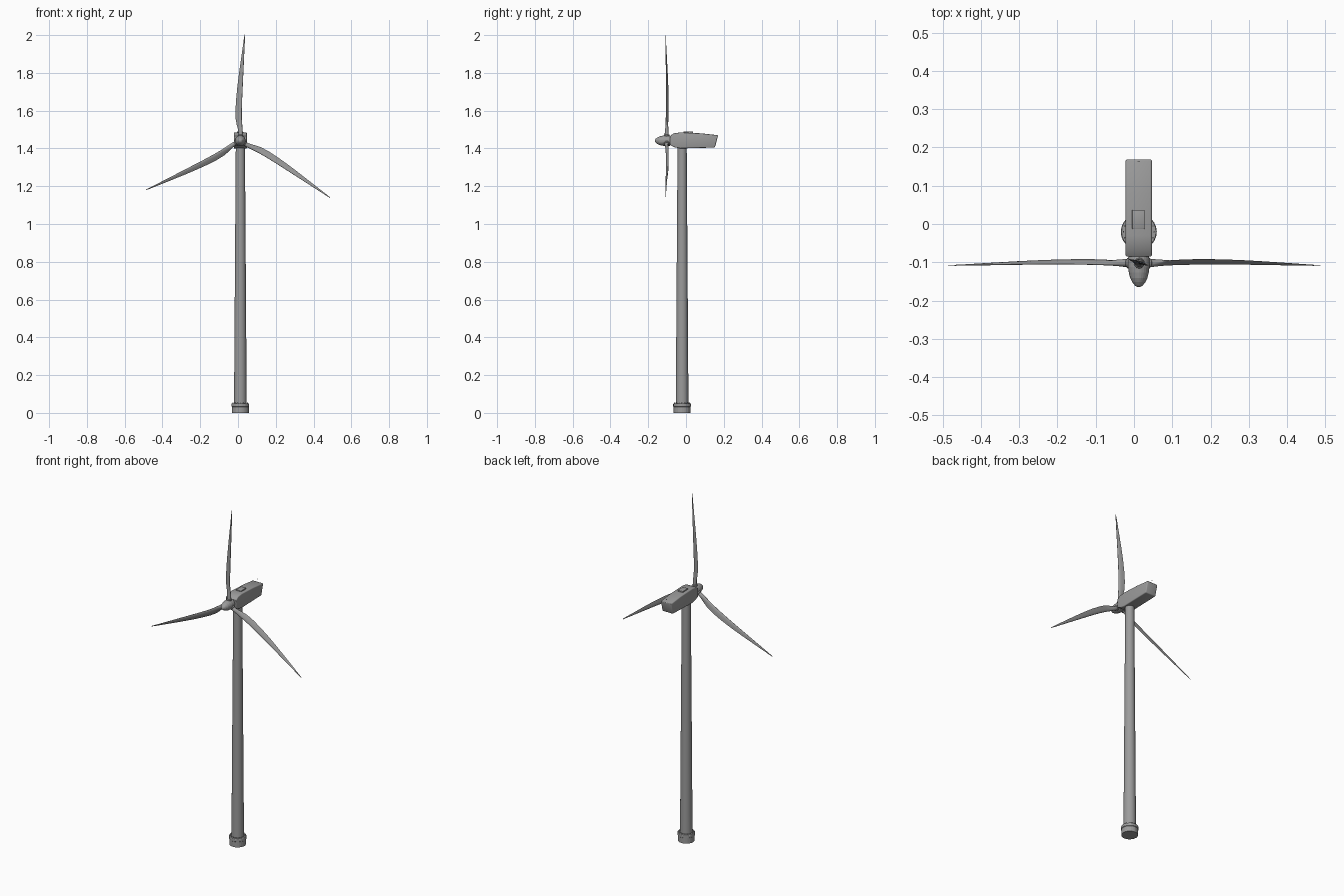
import bpy, bmesh, math
from mathutils import Vector, Matrix

if "Cube" in bpy.data.objects:
    bpy.data.objects.remove(bpy.data.objects["Cube"])

CX, TOWER_Y, HUB = 0.0125, -0.0205, Vector((0.0125, -0.102, 1.441))

# One dark grey paint for the whole turbine
paint = bpy.data.materials.new("dark_grey")
paint.diffuse_color = (.33, .33, .33, 1)
paint.use_nodes = True
paint.node_tree.nodes["Principled BSDF"].inputs["Base Color"].default_value = paint.diffuse_color


def make(name, bm, angle=35):
    bmesh.ops.recalc_face_normals(bm, faces=bm.faces)
    me = bpy.data.meshes.new(name)
    bm.to_mesh(me)
    bm.free()
    me.materials.append(paint)
    ob = bpy.data.objects.new(name, me)
    bpy.context.collection.objects.link(ob)
    bpy.ops.object.select_all(action='DESELECT')
    ob.select_set(True)
    bpy.context.view_layer.objects.active = ob
    bpy.ops.object.shade_smooth_by_angle(angle=math.radians(angle))
    return ob


def loft(name, rings, matrix=Matrix(), angle=35):
    # skin closed rings of points and cap both ends
    bm = bmesh.new()
    vs = [[bm.verts.new(matrix @ Vector(p)) for p in ring] for ring in rings]
    n = len(vs[0])
    for a, b in zip(vs, vs[1:]):
        for i in range(n):
            j = (i + 1) % n
            bm.faces.new((a[i], a[j], b[j], b[i]))
    bm.faces.new(vs[0])
    bm.faces.new(vs[-1])
    return make(name, bm, angle)


def lathe(name, profile, matrix, n=32, angle=35):
    # profile of (radius, height) turned about local z
    rings = [[(r * math.cos(math.tau * i / n), r * math.sin(math.tau * i / n), h)
              for i in range(n)] for r, h in profile]
    return loft(name, rings, matrix, angle)


def box(name, size, loc, bevel):
    bm = bmesh.new()
    bmesh.ops.create_cube(bm, size=1, matrix=Matrix.Translation(loc) @ Matrix.Diagonal((*size, 1)))
    bmesh.ops.bevel(bm, geom=bm.edges[:], offset=bevel, segments=2, affect='EDGES', profile=0.5)
    return make(name, bm)


# Foundation ring (faceted) and tower
base = Matrix.Translation((CX, TOWER_Y, 0))
lathe("foundation", [(.0445, 0), (.0445, .032), (.047, .034), (.047, .048),
                     (.045, .051), (.034, .051)], base, 24, 5)
lathe("tower", [(.0335, .045), (.029, .72), (.0243, 1.40), (.0243, 1.41)], base)

# Bolts around the foundation
bm = bmesh.new()
for i in range(16):
    a = math.tau * i / 16
    bmesh.ops.create_cone(bm, cap_ends=True, segments=6, radius1=.002, radius2=.002, depth=.006,
                          matrix=base @ Matrix.Translation((.040 * math.cos(a), .040 * math.sin(a), .052)))
make("foundation_bolts", bm)

# Nacelle: side profile extruded across x, then bevelled
side = [(-.085, 1.418), (-.060, 1.406), (-.03, 1.400), (.153, 1.405), (.170, 1.470),
        (.08, 1.480), (-.03, 1.485), (-.065, 1.480), (-.085, 1.466)]
bm = bmesh.new()
f = bm.faces.new([bm.verts.new((CX - .0345, y, z)) for y, z in side])
ext = bmesh.ops.extrude_face_region(bm, geom=[f])
bmesh.ops.translate(bm, vec=(.069, 0, 0), verts=[v for v in ext['geom'] if isinstance(v, bmesh.types.BMVert)])
bmesh.ops.recalc_face_normals(bm, faces=bm.faces)
bmesh.ops.bevel(bm, geom=[e for e in bm.edges if e.calc_face_angle(0) > 1.0],
                offset=.005, segments=3, affect='EDGES', profile=0.5)
make("nacelle", bm)
box("roof_hatch", (.033, .05, .012), (CX - .001, .012, 1.483), .002)
box("sensor_mast", (.0015, .0015, .02), (CX, .164, 1.478), .0002)
box("sensor_bar", (.007, .002, .002), (CX, .164, 1.488), .0003)

# Faceted spinner and rotor shaft
turn = Matrix.Translation((CX, 0, HUB.z)) @ Matrix.Rotation(math.radians(90), 4, 'X')
lathe("spinner", [(.027, .085), (.028, .092), (.028, .112), (.026, .127), (.0225, .141),
                  (.017, .152), (.010, .161), (.004, .1645), (.0005, .165)], turn, 24, 5)
lathe("rotor_shaft", [(.022, .07), (.022, .088)], turn)

# Blade stations: radius, trailing edge, leading edge, thickness, twist, y offset
stations = [(.015, -.011, .011, .021, 0, 0), (.04, -.011, .011, .021, 0, 0),
            (.06, -.016, .009, .020, 14, .001), (.085, -.024, .007, .017, 18, .002),
            (.115, -.031, .004, .014, 20, .003), (.16, -.034, .002, .013, 20, .004),
            (.22, -.033, .001, .012, 20, .004), (.29, -.029, .001, .0105, 20, .003),
            (.36, -.023, .001, .009, 20, .001), (.43, -.016, .001, .007, 20, -.0015),
            (.50, -.009, .001, .005, 18, -.004), (.54, -.005, .001, .0035, 14, -.0055),
            (.562, -.002, .001, .002, 8, -.006)]


def section(r, te, le, thick, twist, off, n=20):
    # blends from a round root to a teardrop airfoil
    round_mix = max(0, min(1, (.085 - r) / .04))
    c, s = math.cos(math.radians(twist)), math.sin(math.radians(twist))
    pts = []
    for i in range(n):
        a = math.tau * i / n
        u = math.cos(a)
        taper = round_mix + (1 - round_mix) * (.6 + .4 * u)
        x, y = u * (le - te) / 2, math.sin(a) * thick / 2 * taper
        pts.append(((le + te) / 2 + x * c + y * s, off - x * s + y * c, r))
    return pts


for k in range(3):
    spin = Matrix.Translation(HUB) @ Matrix.Rotation(math.radians(2.5 + 120 * k), 4, 'Y')
    loft(f"blade_{k + 1}", [section(*st) for st in stations], spin, 50)
    lathe(f"blade_socket_{k + 1}", [(.014, .01), (.014, .031), (.012, .033)], spin, 24)
